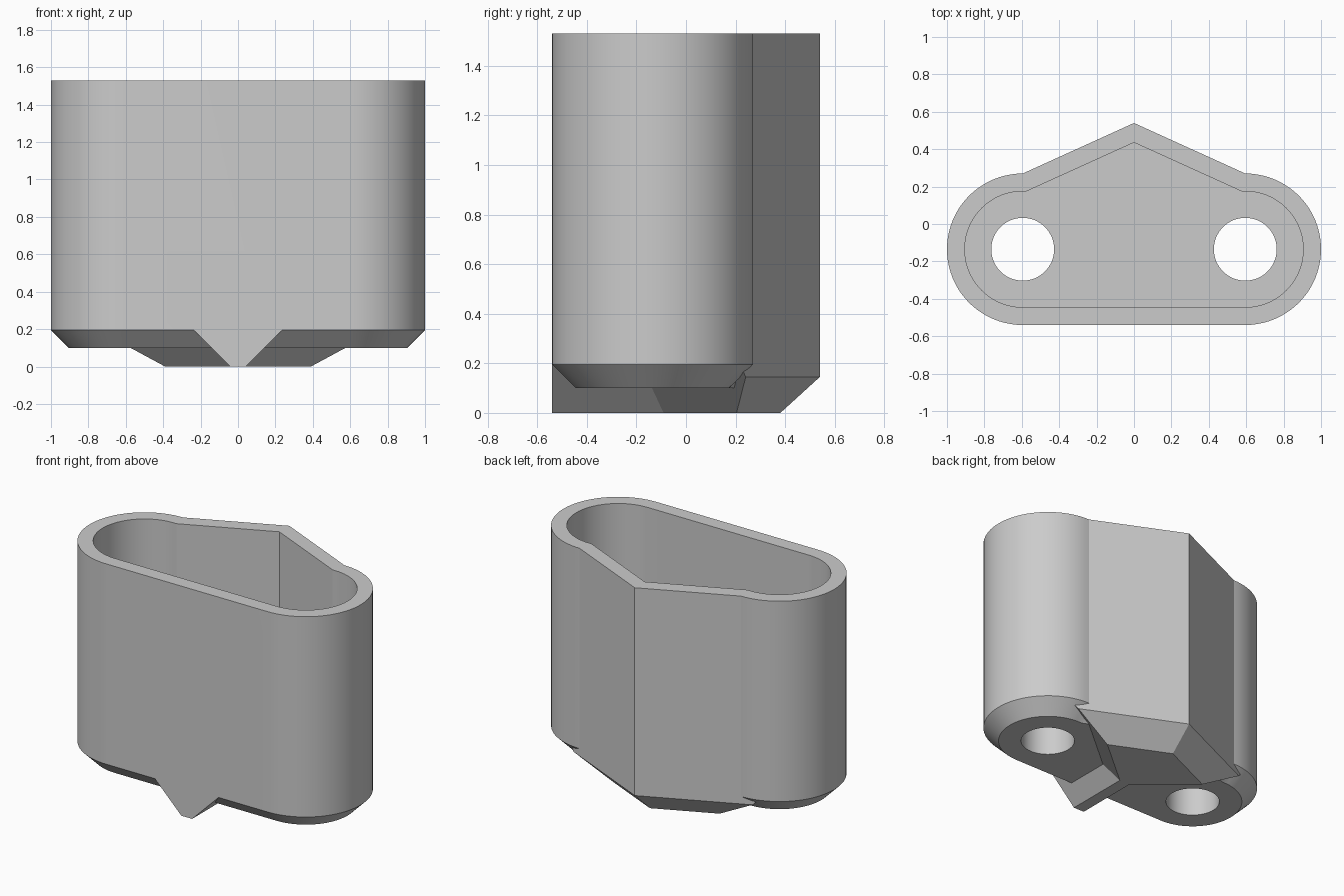
import bpy, bmesh, math
from mathutils import Vector

if "Cube" in bpy.data.objects:
    bpy.data.objects.remove(bpy.data.objects["Cube"])

grey = bpy.data.materials.new("light grey")
grey.use_nodes = True
grey.diffuse_color = (0.6, 0.6, 0.6, 1)
grey.node_tree.nodes["Principled BSDF"].inputs["Base Color"].default_value = (0.6, 0.6, 0.6, 1)

# Main dimensions
CX, CY, R = 0.595, -0.135, 0.405      # centres and radius of the rounded ends
FRONT, APEX, TOP = CY - R, 0.54, 1.53
WALL, FLOOR, HOLE_R = 0.095, 0.3, 0.168
BASE, DEPTH = 0.1, 0.145              # underside height, height of the foot's back bevel
BACK_N = Vector((APEX - CY - R, CX)).normalized()    # normal of the left back wall


def loft(name, rings):
    """Solid through rings of points, each ring given as (z, outline)."""
    bm = bmesh.new()
    loops = [[bm.verts.new((x, y, z)) for x, y in outline] for z, outline in rings]
    bm.faces.new(loops[0][::-1])
    bm.faces.new(loops[-1])
    for a, b in zip(loops, loops[1:]):
        for i in range(len(a)):
            j = (i + 1) % len(a)
            bm.faces.new((a[i], a[j], b[j], b[i]))
    bmesh.ops.recalc_face_normals(bm, faces=bm.faces)
    mesh = bpy.data.meshes.new(name)
    bm.to_mesh(mesh)
    bm.free()
    mesh.materials.append(grey)
    obj = bpy.data.objects.new(name, mesh)
    bpy.context.collection.objects.link(obj)
    return obj


def mirrored(half):
    """Close a left half outline, listed front to back and ending on x = 0."""
    return half + [(-x, y) for x, y in half[-2::-1]]


def body_outline(inset, steps=40):
    """Rounded ends, flat front and pointed back, moved inwards by the inset."""
    r = R - inset
    half = []
    for i in range(steps):
        a = math.pi * (i / steps - 0.5)
        half.append((CX + r * math.cos(a), CY + r * math.sin(a)))
    # The arc's last point slides along to where it meets the back wall
    c = BACK_N.y * APEX - inset
    y = CY + r
    half.append(((c - BACK_N.y * y) / BACK_N.x, y))
    half.append((0, c / BACK_N.y))
    return mirrored(half)


def cross(n1, c1, n2, c2):
    """Meeting point of two lines given as normal and distance."""
    d = n1.x * n2.y - n1.y * n2.x
    return ((c1 * n2.y - c2 * n1.y) / d, (n1.x * c2 - n2.x * c1) / d)


def ridge_outline(grow):
    """Arrow-shaped foot, grown sideways but held inside the back walls."""
    side_n, arm_n = Vector((0.644, -0.765)), Vector((1, 0))
    side_c, arm_c = 0.095 + grow, 0.04 + grow
    back_c = BACK_N.y * APEX - DEPTH + min(grow, DEPTH)
    return mirrored([(arm_c, FRONT),
                     cross(arm_n, arm_c, side_n, side_c),
                     cross(side_n, side_c, BACK_N, back_c),
                     (0, back_c / BACK_N.y)])


def combine(target, tool, operation):
    """Apply a boolean and discard the tool."""
    mod = target.modifiers.new("combine", "BOOLEAN")
    mod.operation, mod.object, mod.solver = operation, tool, "EXACT"
    bpy.context.view_layer.objects.active = target
    bpy.ops.object.modifier_apply(modifier=mod.name)
    bpy.data.objects.remove(tool)


# Outer shell with a bevelled bottom edge
shell = loft("holder_body", [(BASE, body_outline(WALL)),
                             (BASE + WALL, body_outline(0)),
                             (TOP, body_outline(0))])

# Tapered foot under the base
foot = loft("foot_ridge", [(z, ridge_outline(z)) for z in (0, DEPTH, 0.25)])
combine(shell, foot, "UNION")

# Open pocket
pocket = loft("pocket_cutter", [(z, body_outline(WALL)) for z in (FLOOR, TOP + 0.1)])
combine(shell, pocket, "DIFFERENCE")

# Two round holes through the floor
for side in (-1, 1):
    circle = [(side * CX + HOLE_R * math.cos(a), CY + HOLE_R * math.sin(a))
              for a in (math.tau * i / 64 for i in range(64))]
    hole = loft("hole_cutter", [(z, circle) for z in (-0.1, FLOOR + 0.1)])
    combine(shell, hole, "DIFFERENCE")

# Smooth curved walls, sharp corners
bpy.ops.object.select_all(action="DESELECT")
shell.select_set(True)
bpy.context.view_layer.objects.active = shell
bpy.ops.object.shade_smooth_by_angle(angle=math.radians(20))
